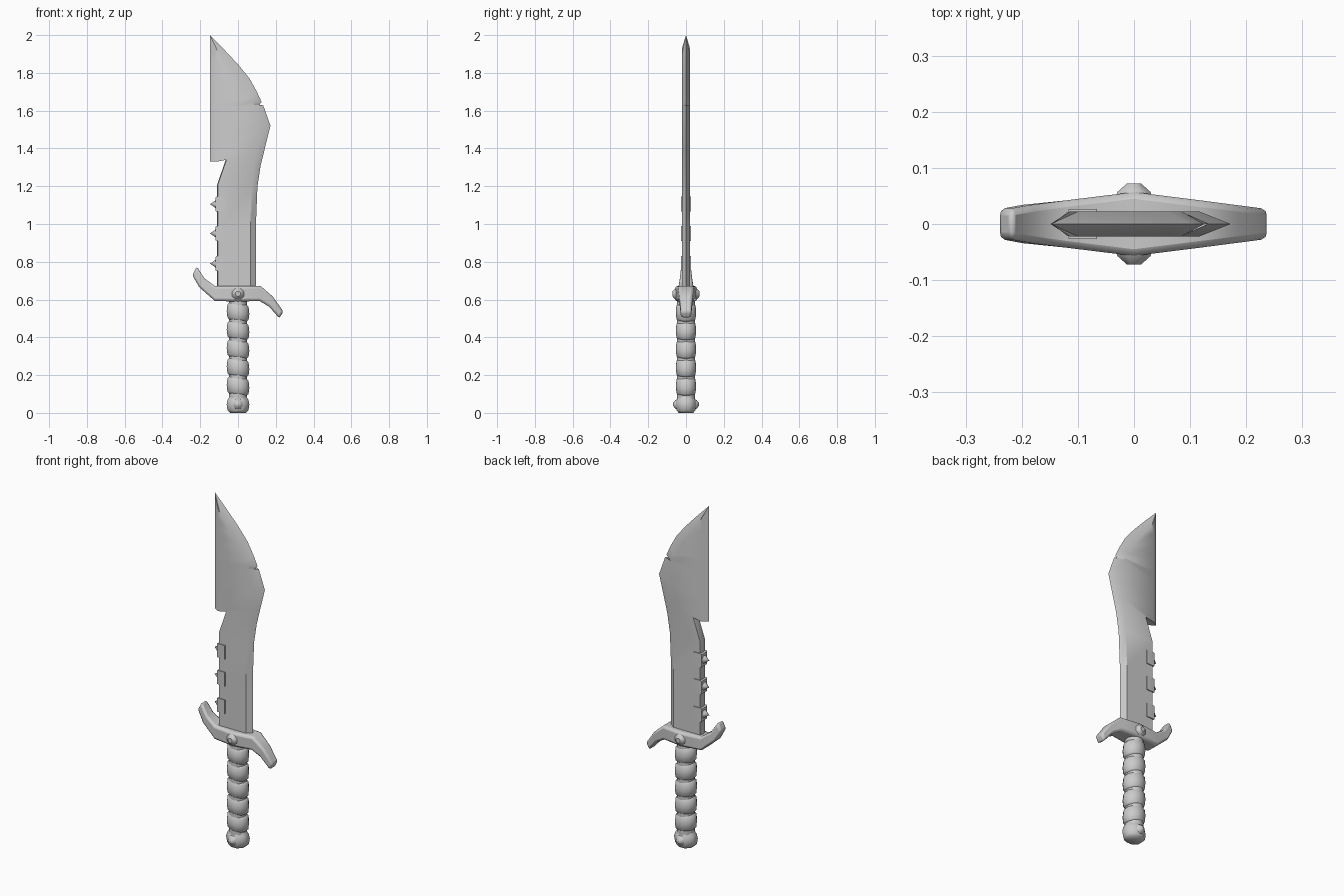
import bpy
import bmesh
import math
from mathutils import Vector

cube = bpy.data.objects.get("Cube")
if cube:
    bpy.data.objects.remove(cube)

GREY = (0.6, 0.6, 0.6, 1)
steel = bpy.data.materials.new("plain grey")
steel.use_nodes = True
steel.diffuse_color = GREY
steel.node_tree.nodes["Principled BSDF"].inputs["Base Color"].default_value = GREY


def loft(name, rings, angle=40, bevel=0):
    """Skin equal-length rings of points into a closed, capped solid."""
    bm = bmesh.new()
    loops = [[bm.verts.new(p) for p in ring] for ring in rings]
    n = len(loops[0])
    for a, b in zip(loops, loops[1:]):
        for i in range(n):
            j = (i + 1) % n
            bm.faces.new((a[i], a[j], b[j], b[i]))
    bm.faces.new(loops[0][::-1])
    bm.faces.new(loops[-1])
    bmesh.ops.remove_doubles(bm, verts=bm.verts, dist=0.0005)
    bmesh.ops.recalc_face_normals(bm, faces=bm.faces)
    mesh = bpy.data.meshes.new(name)
    bm.to_mesh(mesh)
    bm.free()
    mesh.materials.append(steel)
    obj = bpy.data.objects.new(name, mesh)
    bpy.context.collection.objects.link(obj)
    if bevel:
        mod = obj.modifiers.new("soft edges", "BEVEL")
        mod.width, mod.segments = bevel, 2
        mod.limit_method, mod.angle_limit = "ANGLE", math.radians(50)
    bpy.ops.object.select_all(action="DESELECT")
    obj.select_set(True)
    bpy.context.view_layer.objects.active = obj
    bpy.ops.object.shade_smooth_by_angle(angle=math.radians(angle))
    return obj


def turned(name, centre, axis, profile, sides=8, squash=1, tilt=0, angle=40):
    """Solid of revolution about an axis; profile holds (radius, distance)."""
    turn = Vector(axis).to_track_quat("Z", "Y")
    rings = []
    for r, d in profile:
        ring = []
        for i in range(sides):
            t = 2 * math.pi * (i + 0.5) / sides
            p = Vector((r * math.cos(t), squash * r * math.sin(t), d + tilt * r * math.cos(t)))
            ring.append(Vector(centre) + turn @ p)
        rings.append(ring)
    return loft(name, rings, angle)


# Blade: spine x, spine z, edge x, edge z, spine bevel, edge bevel
HALF = 0.022
blade_rows = [
    (-.11, .64, .095, .64, .004, .03),
    (-.11, .95, .095, 1.0, .004, .03),
    (-.11, 1.21, .103, 1.2, .004, .03),
    (-.065, 1.34, .12, 1.31, .004, .035),
    (-.148, 1.33, .142, 1.4, .035, .045),
    (-.148, 1.45, .172, 1.52, .035, .055),
    (-.148, 1.58, .133, 1.63, .035, .05),
    (-.148, 1.61, .105, 1.622, .035, .022),
    (-.148, 1.63, .125, 1.645, .035, .04),
    (-.148, 1.7, .1, 1.7, .035, .04),
    (-.148, 1.78, .06, 1.772, .035, .04),
    (-.148, 1.86, .0, 1.845, .035, .035),
    (-.148, 1.93, -.07, 1.92, .033, .03),
    (-.148, 2, -.148, 2, 0, 0),
]
rings = []
for xs, zs, xe, ze, bs, be in blade_rows:
    y = HALF if bs else 0
    drop = be * 0.8 if ze > 1.66 else 0
    rings.append([(xs, 0, zs), (xs + bs, -y, zs), (xe - be, -y, ze - drop),
                  (xe, 0, ze), (xe - be, y, ze - drop), (xs + bs, y, zs)])
loft("blade", rings, 35)

# Square studs with pointed spikes along the spine
for k, z in enumerate((.79, .95, 1.105)):
    def square(x, y, h):
        return [(x, -y, z - h), (x, y, z - h), (x, y, z + h), (x, -y, z + h)]
    loft(f"stud_{k + 1}", [square(-.118, .025, .036), square(-.112, .027, .04),
                           square(-.066, .027, .04)], 30)
    turned(f"spike_{k + 1}", (-.115, 0, z), (-1, 0, 0),
           [(.026, 0), (.014, .014), (0, .034)], 8)

# Crossguard: upper x, upper z, lower x, lower z, half depth
guard_rows = [
    (-.218, .775, -.242, .73, .027),
    (-.178, .712, -.205, .665, .034),
    (-.122, .672, -.122, .592, .042),
    (0, .672, 0, .59, .057),
    (.12, .672, .115, .592, .042),
    (.185, .615, .165, .562, .034),
    (.24, .538, .22, .5, .027),
]
loft("crossguard", [[(xu, -d, zu), (xu, d, zu), (xl, d, zl), (xl, -d, zl)]
                    for xu, zu, xl, zl, d in guard_rows], 50, .012)

# Grip core and slanted wraps
turned("grip_core", (0, 0, 0), (0, 0, 1), [(.048, .05), (.048, .6)], 12)
for k in range(5):
    turned(f"grip_wrap_{k + 1}", (0, 0, .095 + k * .098), (0, 0, 1),
           [(.046, 0), (.058, .012), (.062, .045), (.058, .08), (.046, .094)],
           12, .9, .12, 50)

# Pommel
turned("pommel", (0, 0, 0), (0, 0, 1),
       [(.046, 0), (.06, .014), (.065, .045), (.06, .068), (.046, .09)], 8, .9, 0, 50)

# Bosses on both faces of the guard and pommel
for side, label in ((-1, "front"), (1, "back")):
    turned(f"guard_boss_{label}", (0, side * .045, .63), (0, side, 0),
           [(.036, 0), (.032, .012), (.014, .027)], 8)
    turned(f"pommel_boss_{label}", (0, side * .045, .045), (0, side, 0),
           [(.03, 0), (.024, .012), (.008, .024)], 8)
